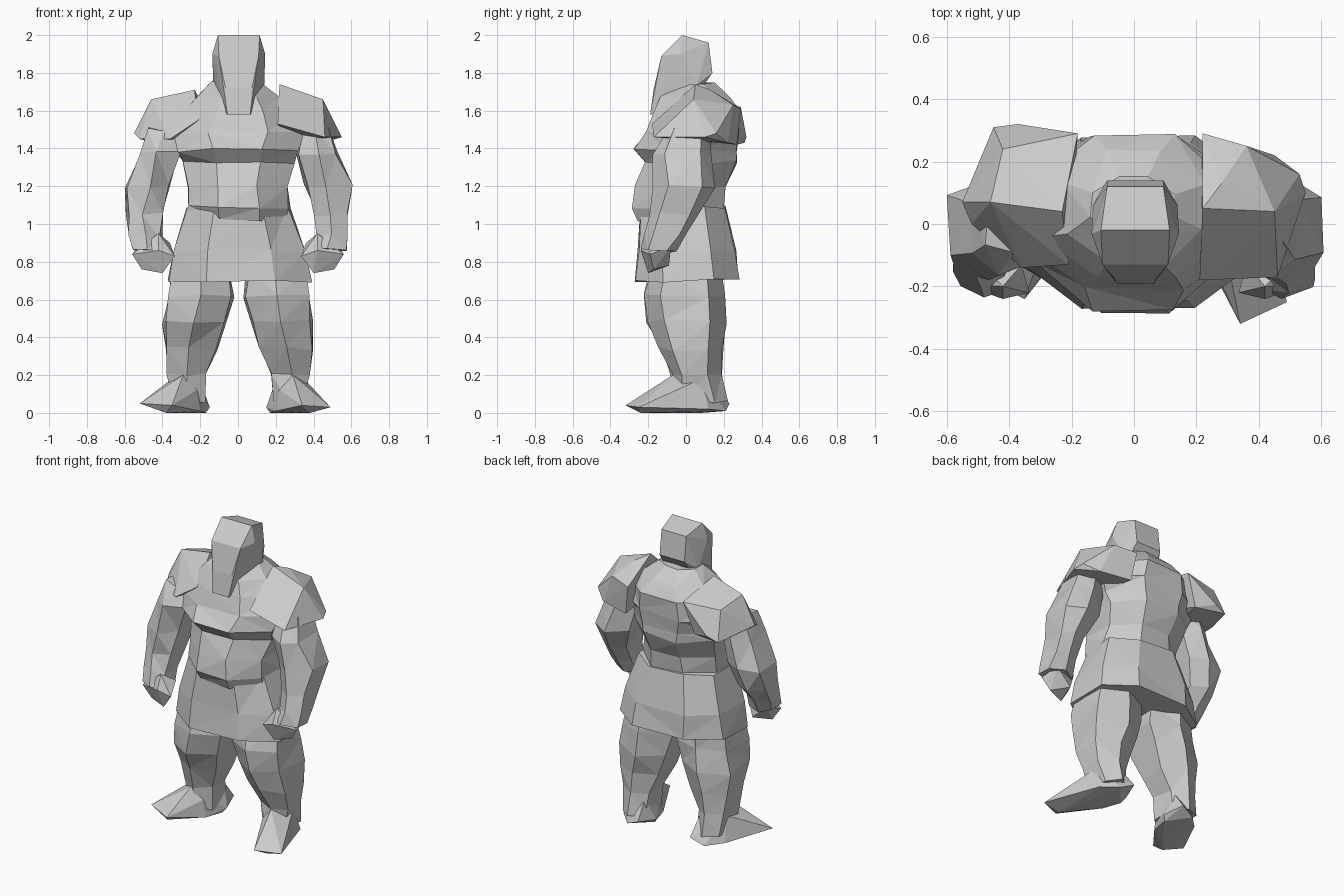
import bpy, bmesh, math, random

random.seed(4)


def finish(name, bm):
    bmesh.ops.triangulate(bm, faces=bm.faces[:])
    bmesh.ops.recalc_face_normals(bm, faces=bm.faces[:])
    me = bpy.data.meshes.new(name)
    bm.to_mesh(me)
    bm.free()
    ob = bpy.data.objects.new(name, me)
    bpy.context.collection.objects.link(ob)
    return ob


def loft(name, rings, sides=8, side=1, power=1.0, jitter=0.01):
    """Faceted tube through rings given as (z, x0, x1, y0, y1)."""
    bm = bmesh.new()
    loops = []
    for z, x0, x1, y0, y1 in rings:
        loop = []
        for i in range(sides):
            a = 2 * math.pi * (i + 0.5) / sides
            c, s = math.cos(a), math.sin(a)
            k = math.cos(math.pi / sides)
            c = math.copysign(min(1, abs(c) / k) ** power, c)
            s = math.copysign(min(1, abs(s) / k) ** power, s)
            x = (x0 + x1) / 2 + c * (x1 - x0) / 2 + random.uniform(-jitter, jitter)
            y = (y0 + y1) / 2 + s * (y1 - y0) / 2 + random.uniform(-jitter, jitter)
            loop.append(bm.verts.new((side * x, y, z + random.uniform(-jitter, jitter))))
        loops.append(loop)
    for a, b in zip(loops, loops[1:]):
        for i in range(sides):
            j = (i + 1) % sides
            bm.faces.new((a[i], a[j], b[j], b[i]))
    bm.faces.new(loops[0])
    bm.faces.new(loops[-1])
    return finish(name, bm)


def hull(name, pts, side=1):
    """Faceted solid wrapped around a few corner points."""
    bm = bmesh.new()
    for x, y, z in pts:
        bm.verts.new((side * x, y, z))
    res = bmesh.ops.convex_hull(bm, input=bm.verts[:])
    loose = [v for v in bm.verts if not v.link_faces]
    bmesh.ops.delete(bm, geom=loose, context='VERTS')
    return finish(name, bm)


# Head with long face and beard
half = [(.11, -.02, 2), (.09, .12, 1.96), (.105, -.13, 1.89), (.14, -.03, 1.9),
        (.135, .06, 1.74), (.09, .14, 1.8), (.07, -.17, 1.72), (.06, -.19, 1.58),
        (.11, 0, 1.6)]
hull("head", [(s * x + 0.004, y, z) for x, y, z in half for s in (-1, 1)])

# Torso: belly, overhanging chest, hunched back and collar
loft("torso", [(1.02, -.26, .26, -.25, .19), (1.09, -.27, .27, -.285, .20),
               (1.20, -.26, .26, -.265, .21), (1.33, -.29, .29, -.21, .26),
               (1.39, -.32, .32, -.275, .27), (1.48, -.36, .36, -.21, .28),
               (1.59, -.30, .30, -.18, .28), (1.67, -.22, .22, -.13, .23),
               (1.75, -.13, .13, -.04, .15)], sides=8)

# Flared skirt of the tunic
loft("skirt", [(0.70, -.365, .385, -.265, .285), (0.86, -.345, .355, -.255, .26),
               (1.09, -.27, .27, -.235, .215)], sides=8, power=0.8)

# Shoulder pads, slightly uneven
hull("right_pad", [(.22, .05, 1.74), (.22, .29, 1.61), (.36, .25, 1.63), (.28, .13, 1.71),
                   (.45, .04, 1.66), (.53, .16, 1.48), (.55, .10, 1.46), (.46, -.17, 1.46),
                   (.21, -.18, 1.53), (.45, .22, 1.43), (.25, .27, 1.42)])
hull("left_pad", [(-.18, .29, 1.62), (-.23, .04, 1.71), (-.46, .07, 1.66), (-.55, .07, 1.48),
                  (-.45, .31, 1.43), (-.37, .32, 1.46), (-.42, .24, 1.61), (-.36, -.14, 1.45),
                  (-.21, -.13, 1.55), (-.52, .0, 1.45), (-.25, .27, 1.42)])

arm = [(1.50, .33, .47, -.10, .12), (1.37, .31, .53, -.17, .14), (1.20, .36, .595, -.17, .15),
       (1.05, .41, .59, -.18, .08), (0.94, .41, .58, -.21, .0), (0.86, .40, .565, -.23, -.06)]
hand = [(.42, -.2, .95), (.36, -.13, .9), (.335, -.22, .83), (.56, -.19, .84), (.53, -.08, .88),
        (.42, -.24, .86), (.40, -.2, .74), (.51, -.17, .76), (.42, -.09, .78)]
leg = [(0.06, .18, .35, -.08, .21), (0.20, .18, .375, -.08, .18), (0.34, .12, .385, -.14, .19),
       (0.48, .07, .39, -.20, .21), (0.62, .03, .37, -.22, .20), (0.76, .05, .35, -.19, .19)]
foot = [(.15, .10, .03), (.19, .23, .05), (.28, .21, .01), (.17, .08, 0), (.37, .12, .02),
        (.20, .14, .17), (.35, .08, .18), (.29, -.07, .2), (.22, -.06, .12), (.38, -.24, 0),
        (.20, -.05, .01)]
toes = {1: [(.34, -.32, .04), (.49, -.25, .03)], -1: [(.35, -.24, .04), (.52, -.16, .05)]}

# Limbs on both sides
for side, label in ((1, "right"), (-1, "left")):
    loft(label + "_arm", arm, sides=6, side=side, jitter=.014)
    hull(label + "_hand", hand, side)
    loft(label + "_leg", leg, sides=6, side=side, jitter=.012)
    pts = foot if side == 1 else [(x, max(y, -.19), z) for x, y, z in foot]
    hull(label + "_foot", pts + toes[side], side)
